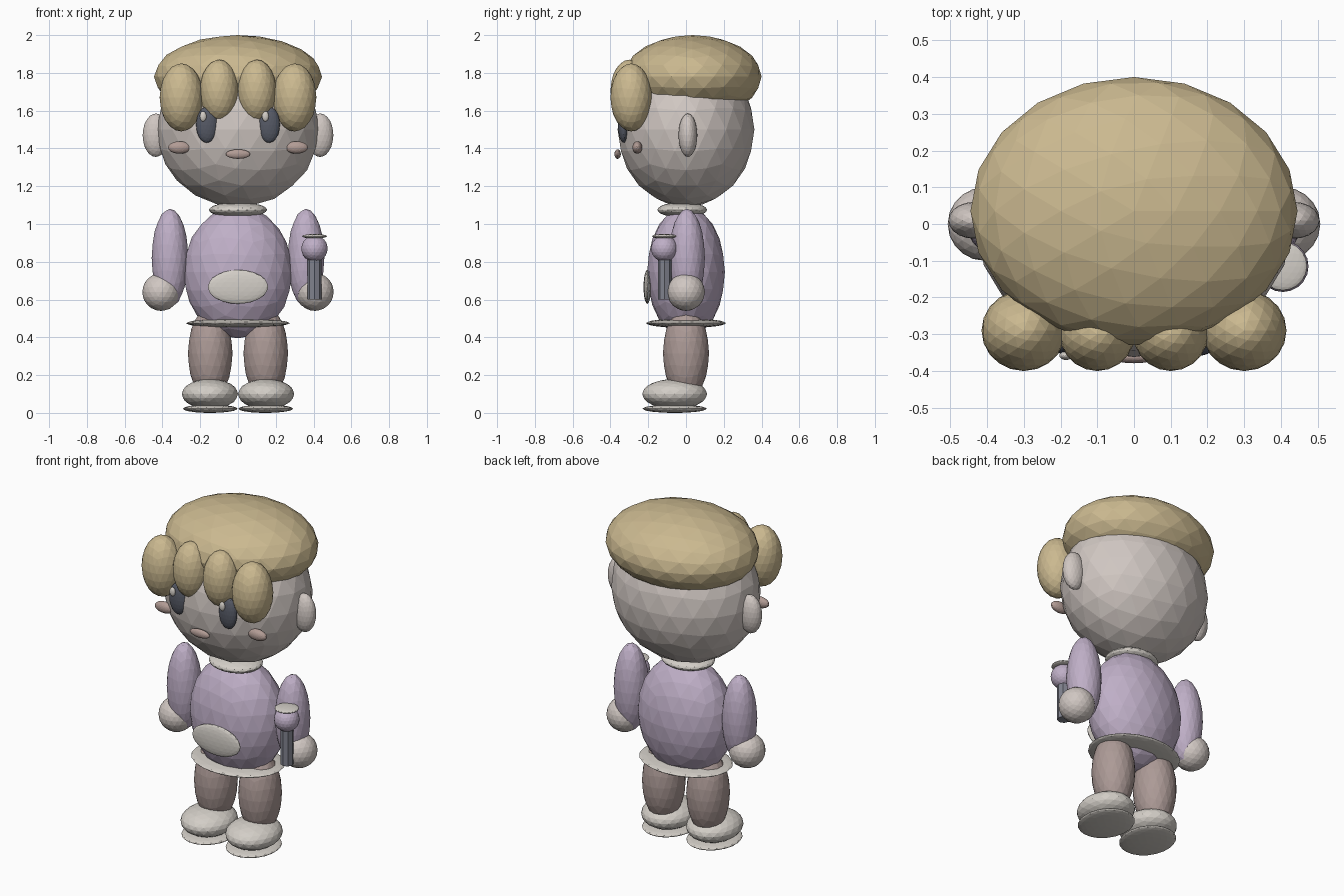
import bpy

if "Cube" in bpy.data.objects:
    bpy.data.objects.remove(bpy.data.objects["Cube"])


def material(name, r, g, b):
    """Flat colour given in 0-255 display values, stored as linear."""
    m = bpy.data.materials.new(name)
    lin = [((c / 255 + 0.055) / 1.055) ** 2.4 for c in (r, g, b)]
    m.diffuse_color = (*lin, 1)
    m.use_nodes = True
    m.node_tree.nodes["Principled BSDF"].inputs["Base Color"].default_value = m.diffuse_color
    return m


SKIN = material("skin", 208, 199, 194)
HAIR = material("straw_hair", 203, 185, 144)
PURPLE = material("lilac_cloth", 191, 175, 199)
CREAM = material("cream_trim", 211, 206, 199)
BROWN = material("dusty_brown", 172, 154, 150)
DARK = material("dark_slate", 86, 90, 102)
BLUSH = material("blush", 178, 156, 149)
METAL = material("handle_grey", 128, 130, 142)


def blob(name, centre, radii, mat):
    """Flat-faced ellipsoid from an icosphere."""
    bpy.ops.mesh.primitive_ico_sphere_add(subdivisions=3, radius=1, location=centre)
    ob = bpy.context.object
    ob.name = name
    ob.scale = radii
    bpy.ops.object.transform_apply(location=False, rotation=False, scale=True)
    ob.data.materials.append(mat)
    return ob


def pair(name, centre, radii, mat):
    """Left and right copies of an ellipsoid."""
    x, y, z = centre
    for side, s in (("right", 1), ("left", -1)):
        blob(f"{name}_{side}", (s * x, y, z), radii, mat)


# Head and ears
blob("head", (0, 0, 1.50), (0.43, 0.362, 0.41), SKIN)
pair("ear", (0.435, 0.01, 1.47), (0.07, 0.05, 0.115), SKIN)

# Hair cap and four fringe locks
blob("hair_cap", (0, 0.035, 1.78), (0.445, 0.365, 0.22), HAIR)
pair("outer_fringe", (0.30, -0.29, 1.67), (0.115, 0.11, 0.18), HAIR)
pair("inner_fringe", (0.10, -0.30, 1.705), (0.102, 0.10, 0.165), HAIR)

# Face
pair("eye", (0.165, -0.33, 1.525), (0.057, 0.03, 0.095), DARK)
for side, x in (("right", 0.145), ("left", -0.185)):
    blob(f"eye_glint_{side}", (x, -0.358, 1.57), (0.018, 0.012, 0.027), CREAM)
pair("cheek", (0.31, -0.258, 1.405), (0.06, 0.026, 0.033), BLUSH)
blob("mouth", (0, -0.362, 1.37), (0.065, 0.017, 0.025), BLUSH)

# Body, collar, belly patch and hem
blob("torso", (0, 0, 0.745), (0.288, 0.206, 0.35), PURPLE)
blob("collar", (0, -0.02, 1.075), (0.155, 0.132, 0.04), CREAM)
blob("belly_patch", (0, -0.205, 0.667), (0.16, 0.02, 0.09), CREAM)
blob("hem", (0, 0, 0.475), (0.275, 0.212, 0.025), CREAM)

# Arms and hands
pair("arm", (0.36, 0.005, 0.82), (0.097, 0.095, 0.26), PURPLE)
pair("hand", (0.407, 0, 0.64), (0.1, 0.1, 0.1), SKIN)

# Legs, shoes and soles
pair("leg", (0.147, 0, 0.315), (0.118, 0.122, 0.245), BROWN)
pair("shoe", (0.149, -0.06, 0.10), (0.149, 0.172, 0.08), CREAM)
pair("sole", (0.147, -0.06, 0.022), (0.145, 0.17, 0.022), CREAM)

# Held wand: handle, ball and top disc
bpy.ops.mesh.primitive_cylinder_add(vertices=8, radius=0.036, depth=0.24,
                                    location=(0.405, -0.113, 0.72))
handle = bpy.context.object
handle.name = "wand_handle"
handle.data.materials.append(METAL)
blob("wand_ball", (0.405, -0.115, 0.87), (0.07, 0.07, 0.07), PURPLE)
blob("wand_disc", (0.405, -0.115, 0.935), (0.066, 0.066, 0.012), CREAM)
